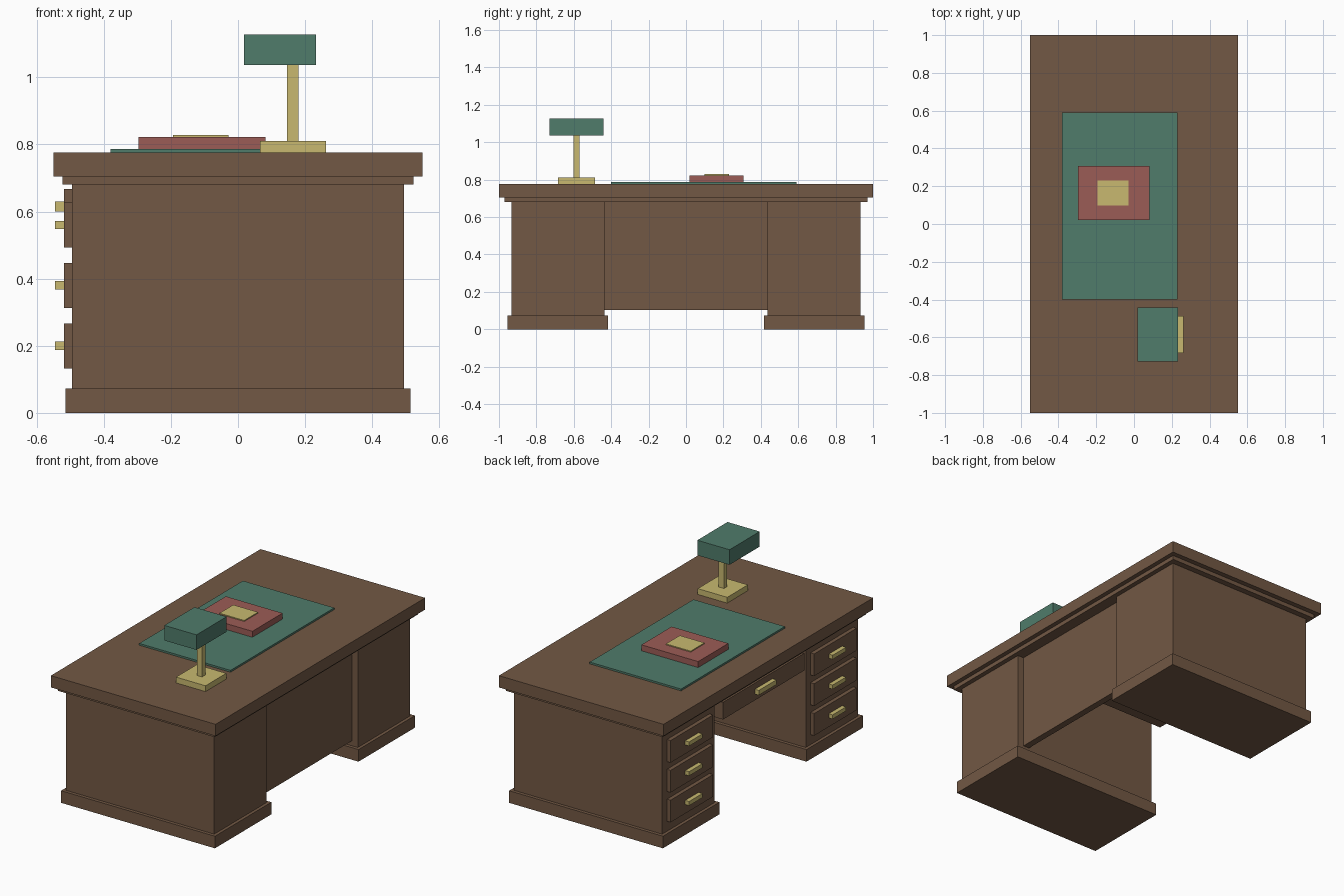
import bpy

old = bpy.data.objects.get("Cube")
if old:
    bpy.data.objects.remove(old, do_unlink=True)


def material(name, rgb):
    m = bpy.data.materials.new(name)
    m.use_nodes = True
    m.diffuse_color = (*rgb, 1)
    m.node_tree.nodes["Principled BSDF"].inputs["Base Color"].default_value = (*rgb, 1)
    return m


WOOD = material("brown_wood", (0.17, 0.098, 0.058))
GREEN = material("muted_green", (0.08, 0.2, 0.147))
RED = material("dusty_red", (0.33, 0.107, 0.093))
BRASS = material("pale_brass", (0.58, 0.485, 0.162))


def box(name, mat, x, y, z):
    """Flat-faced box from its (min, max) range along each axis."""
    bpy.ops.mesh.primitive_cube_add(size=1, location=[(a + b) / 2 for a, b in (x, y, z)])
    ob = bpy.context.object
    ob.name = name
    ob.scale = [b - a for a, b in (x, y, z)]
    bpy.ops.object.transform_apply(location=False, rotation=False, scale=True)
    ob.data.materials.append(mat)
    return ob


def around(centre, half):
    return (centre - half, centre + half)


TOP = 0.776       # height of the work surface
FACE = -0.519     # plane of the drawer fronts
BODY = 0.495      # half depth of the pedestals

# Desktop and the moulding under it
box("desktop", WOOD, around(0, 0.55), around(0, 1), (0.705, TOP))
box("desktop_moulding", WOOD, around(0, 0.523), around(0, 0.97), (0.68, 0.705))

# Two pedestals, each with a plinth and three drawers
for side, cy in (("front", -0.685), ("back", 0.685)):
    box(side + "_plinth", WOOD, around(0, 0.514), around(cy, 0.269), (0, 0.073))
    box(side + "_pedestal", WOOD, around(0, BODY), around(cy, 0.249), (0.073, 0.68))
    for i, level in enumerate(("lower", "middle", "upper")):
        cz = 0.2 + 0.18 * i
        name = f"{side}_{level}_drawer"
        box(name, WOOD, (FACE, -BODY), around(cy, 0.203), around(cz, 0.067))
        box(name + "_handle", BRASS, (-0.545, FACE), around(cy, 0.064), around(cz, 0.0125))

# Knee space: modesty panel and centre drawer
box("modesty_panel", WOOD, (0.415, 0.455), around(0, 0.436), (0.102, 0.68))
box("centre_drawer", WOOD, (FACE, -0.07), around(0, 0.388), (0.563, 0.667))
box("centre_drawer_handle", BRASS, (-0.545, FACE), around(0, 0.084), around(0.615, 0.0145))

# Desk pad with a labelled book
box("desk_pad", GREEN, (-0.38, 0.23), (-0.4, 0.59), (TOP, 0.787))
box("book", RED, (-0.297, 0.082), (0.02, 0.308), (0.787, 0.823))
box("book_label", BRASS, (-0.193, -0.028), (0.099, 0.231), (0.823, 0.829))

# Desk lamp
LAMP_Y = -0.585
box("lamp_base", BRASS, (0.065, 0.262), around(LAMP_Y, 0.099), (TOP, 0.811))
box("lamp_post", BRASS, around(0.163, 0.0175), around(LAMP_Y, 0.016), (0.811, 1.037))
box("lamp_shade", GREEN, (0.018, 0.233), around(LAMP_Y, 0.144), (1.037, 1.128))
